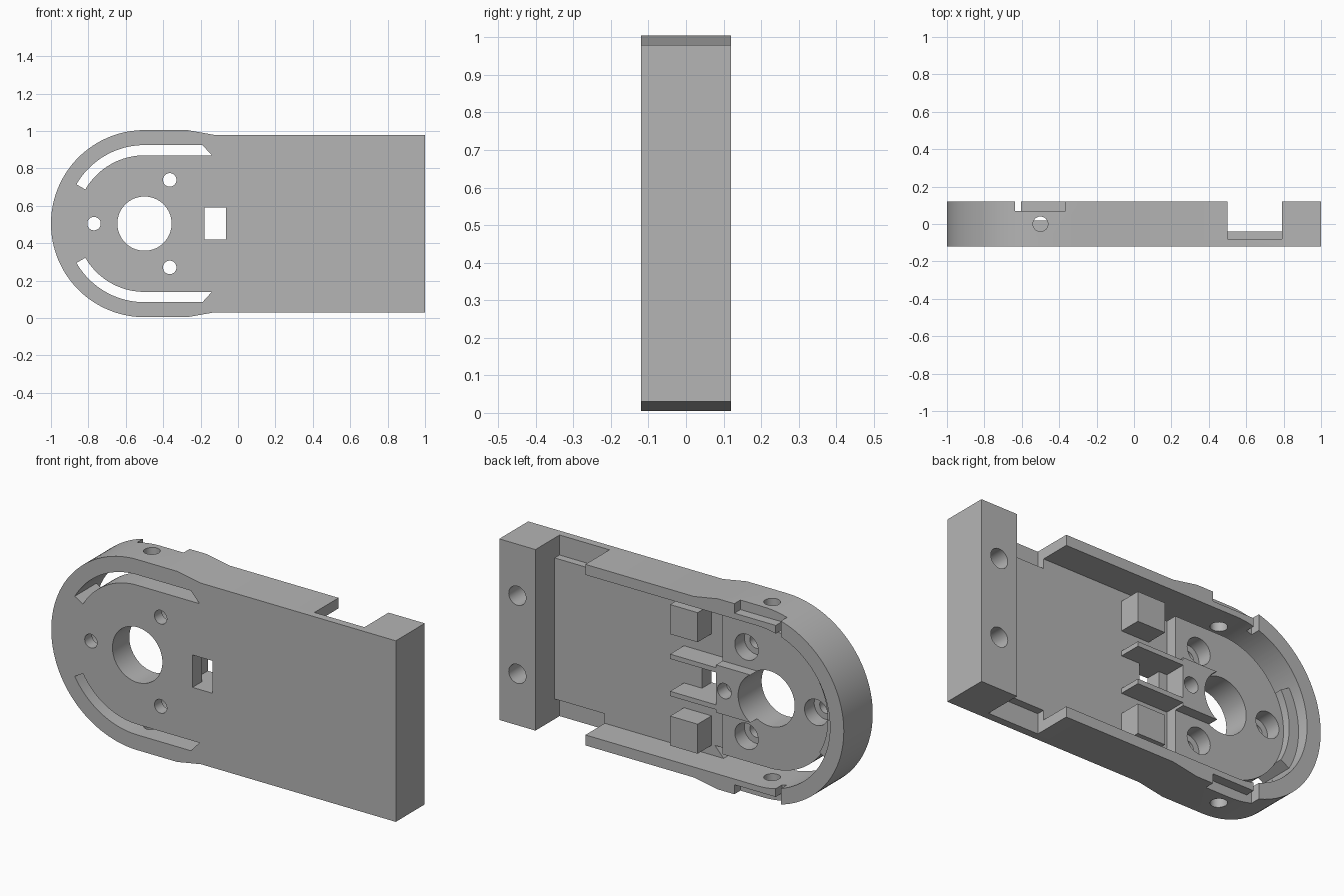
import bpy, bmesh, math
from mathutils import Matrix, Vector

cube = bpy.data.objects.get("Cube")
if cube:
    bpy.data.objects.remove(cube, do_unlink=True)

CX, CZ = -0.5, 0.505          # centre of the rounded head
FLOOR, BACK = -0.04, 0.12     # pocket floor and rear rim

grey = bpy.data.materials.new("plain grey")
grey.use_nodes = True
colour = (0.46, 0.46, 0.46, 1)
grey.diffuse_color = colour
grey.node_tree.nodes["Principled BSDF"].inputs["Base Color"].default_value = colour


def prism(name, points, y0, y1):
    """Extrude an x-z outline from y0 to y1."""
    bm = bmesh.new()
    face = bm.faces.new([bm.verts.new((x, y0, z)) for x, z in points])
    new = bmesh.ops.extrude_face_region(bm, geom=[face])["geom"]
    verts = [g for g in new if isinstance(g, bmesh.types.BMVert)]
    bmesh.ops.translate(bm, verts=verts, vec=(0, y1 - y0, 0))
    bmesh.ops.recalc_face_normals(bm, faces=bm.faces)
    mesh = bpy.data.meshes.new(name)
    bm.to_mesh(mesh)
    bm.free()
    mesh.materials.append(grey)
    obj = bpy.data.objects.new(name, mesh)
    bpy.context.collection.objects.link(obj)
    return obj


def box(name, x0, x1, y0, y1, z0, z1):
    return prism(name, [(x0, z0), (x1, z0), (x1, z1), (x0, z1)], y0, y1)


def arc(r, a0, a1, n=32, cx=CX, cz=CZ):
    steps = [math.radians(a0 + (a1 - a0) * i / n) for i in range(n + 1)]
    return [(cx + r * math.cos(a), cz + r * math.sin(a)) for a in steps]


def disc(name, x, z, r, y0, y1, n=40):
    return prism(name, arc(r, 0, 360, n, x, z)[:-1], y0, y1)


def stadium(r, x_end):
    """Half circle on the left, straight to x_end on the right."""
    return arc(r, 90, 270, 48) + [(x_end, CZ - r), (x_end, CZ + r)]


def flip(points):
    return [(x, 2 * CZ - z) for x, z in points]


def combine(other, operation):
    mod = body.modifiers.new("join", 'BOOLEAN')
    mod.operation, mod.object, mod.solver = operation, other, 'EXACT'
    bpy.context.view_layer.objects.active = body
    bpy.ops.object.modifier_apply(modifier=mod.name)
    bpy.data.objects.remove(other, do_unlink=True)


def cut(other):
    combine(other, 'DIFFERENCE')


def add(other):
    combine(other, 'UNION')


# Outer shell: rounded head narrowing to a straight arm
top_edge = [(1, 0.98), (-0.13, 0.98), (-0.27, 1.005)]
body = prism("bracket_body", top_edge + arc(0.5, 90, 270, 64)
             + flip(top_edge)[::-1], -0.12, BACK)

# Rear pocket, leaving the rim and the solid end block
cut(prism("pocket", stadium(0.42, 0.79), FLOOR, 0.3))
cut(box("wall_gap", 0.5, 0.79, FLOOR, 0.3, -0.1, 1.1))

# Raised hub plate
add(prism("hub_plate", stadium(0.365, -0.227), -0.08, 0.02))

# Curved slots through the head
slot = arc(0.42, 150, 90, 20) + [(-0.19, CZ + 0.42), (-0.14, CZ + 0.365)] \
    + arc(0.365, 90, 150, 20)
for points in (slot, flip(slot)):
    cut(prism("slot", points, -0.2, 0.2))

# Low curved rib between hub and rim at the nose
add(prism("nose_rib", arc(0.43, 150, 210, 20) + arc(0.365, 210, 150, 20),
          -0.08, 0.06))

# Central ribs and the bridge beside the shaft hole
for z in (0.395, 0.59):
    add(box("centre_rib", -0.25, 0.04, -0.08, 0.075, z, z + 0.025))
add(box("bridge", -0.43, -0.227, -0.03, 0.075, CZ - 0.125, CZ + 0.125))

# Features mirrored above and below the centre line
for s in (-1, 1):
    def span(a, b):
        return sorted((CZ + s * a, CZ + s * b))
    add(box("stop_block", -0.12, 0.04, -0.08, 0.075, *span(0.215, 0.37)))
    cut(box("edge_channel", 0.5, 0.79, -0.08, 0.3, *span(0.37, 0.7)))
    # Rim recess with a thin inner lip
    cut(box("rim_recess", -0.635, -0.365, 0.07, 0.3, *span(0.45, 0.7)))
    cut(box("rim_notch", -0.635, -0.605, 0.07, 0.3, *span(0.38, 0.7)))
    # Side pin hole through the rim
    pin = disc("pin_hole", 0, 0, 0.04, -0.1, 0.1)
    pin.data.transform(Matrix.Translation((CX, 0, CZ + s * 0.5))
                       @ Matrix.Rotation(math.pi / 2, 4, 'X'))
    cut(pin)
    # Blind holes in the end block
    cut(disc("block_hole", 0.895, CZ + s * 0.205, 0.05, -0.06, 0.3))

# Shaft hole, screw holes with counterbores, window and bridge hole
cut(disc("shaft_hole", CX, CZ, 0.145, -0.3, 0.3, 64))
for angle in (60, 180, 300):
    x = CX + 0.27 * math.cos(math.radians(angle))
    z = CZ + 0.27 * math.sin(math.radians(angle))
    cut(disc("screw_hole", x, z, 0.036, -0.3, 0.3))
    cut(disc("counterbore", x, z, 0.068, -0.06, 0.05))
cut(box("window", -0.18, -0.065, -0.3, 0.02, 0.42, 0.59))
cut(disc("bridge_hole", -0.275, CZ, 0.04, 0, 0.3))

# Smooth the round walls and keep the edges crisp
bpy.ops.object.select_all(action='DESELECT')
body.select_set(True)
bpy.context.view_layer.objects.active = body
bpy.ops.object.shade_smooth_by_angle(angle=math.radians(25))
